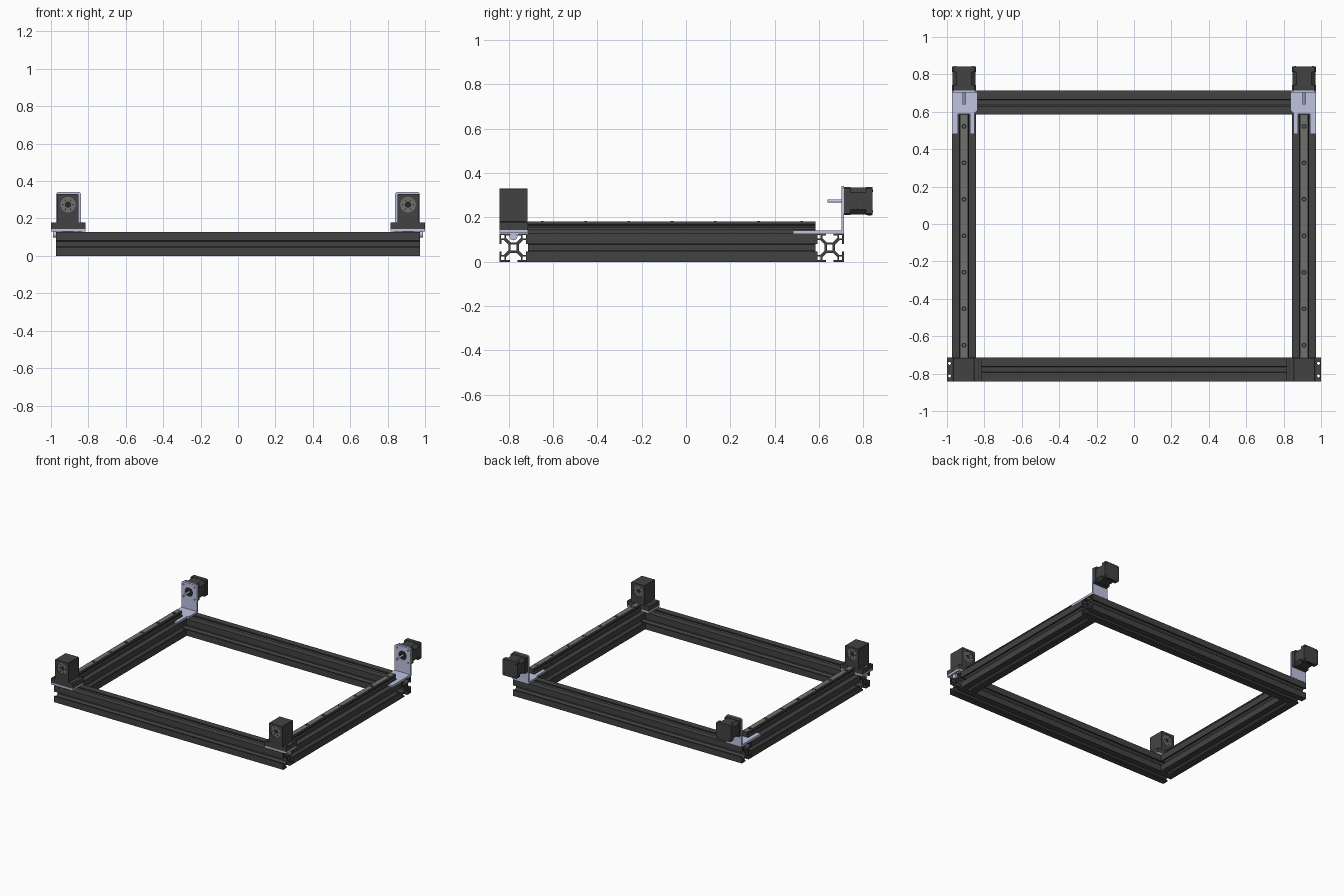
import bpy, bmesh, math
from mathutils import Vector

cube = bpy.data.objects.get("Cube")
if cube:
    bpy.data.objects.remove(cube, do_unlink=True)


def material(name, rgb):
    m = bpy.data.materials.new(name)
    m.use_nodes = True
    m.diffuse_color = (*rgb, 1)
    m.node_tree.nodes["Principled BSDF"].inputs["Base Color"].default_value = (*rgb, 1)
    return m


CHARCOAL = material("charcoal", (0.055, 0.055, 0.055))
BLACK = material("black", (0.02, 0.02, 0.02))
GREY = material("rail grey", (0.16, 0.16, 0.155))
SILVER = material("pale silver", (0.52, 0.55, 0.75))


# Shape helpers: loops are 2D outlines, later ones inside the first are holes
def rect(u0, u1, v0, v1):
    return [(u0, v0), (u1, v0), (u1, v1), (u0, v1)]


def chamfered(u0, u1, v0, v1, c):
    return [(u0 + c, v0), (u1 - c, v0), (u1, v0 + c), (u1, v1 - c),
            (u1 - c, v1), (u0 + c, v1), (u0, v1 - c), (u0, v0 + c)]


def circle(u, v, r, n=24):
    return [(u + r * math.cos(math.tau * i / n), v + r * math.sin(math.tau * i / n))
            for i in range(n)]


def shift(loops, du, dv):
    return [[(u + du, v + dv) for u, v in loop] for loop in loops]


PLACE = {"x": lambda u, v, w: (w, u, v),
         "y": lambda u, v, w: (u, w, v),
         "z": lambda u, v, w: (u, v, w)}


def extrude(name, loops, axis, start, end, mat, pair=True, smooth=False):
    """Extrude flat outlines along an axis, optionally mirrored across x."""
    curve = bpy.data.curves.new(name, "CURVE")
    curve.dimensions = "2D"
    curve.fill_mode = "BOTH"
    curve.extrude = (end - start) / 2
    for loop in loops:
        s = curve.splines.new("POLY")
        s.points.add(len(loop) - 1)
        for p, (u, v) in zip(s.points, loop):
            p.co = (u, v, 0, 1)
        s.use_cyclic_u = True
    temp = bpy.data.objects.new(name + "_outline", curve)
    bpy.context.collection.objects.link(temp)
    graph = bpy.context.evaluated_depsgraph_get()
    mesh = bpy.data.meshes.new_from_object(temp.evaluated_get(graph))
    bpy.data.objects.remove(temp, do_unlink=True)
    mid = (start + end) / 2
    for vert in mesh.vertices:
        u, v, w = vert.co
        vert.co = Vector(PLACE[axis](u, v, w + mid))
    bm = bmesh.new()
    bm.from_mesh(mesh)
    bmesh.ops.remove_doubles(bm, verts=bm.verts, dist=1e-5)
    bmesh.ops.recalc_face_normals(bm, faces=bm.faces)
    bm.to_mesh(mesh)
    bm.free()
    mesh.materials.clear()
    mesh.materials.append(mat)
    for poly in mesh.polygons:
        poly.material_index = 0
        poly.use_smooth = smooth
    if smooth:
        mesh.set_sharp_from_angle(angle=math.radians(35))
    obj = bpy.data.objects.new(name, mesh)
    bpy.context.collection.objects.link(obj)
    if pair:
        obj.modifiers.new("Mirror", "MIRROR").use_mirror_merge = False
    return obj


# Main measurements
H = 0.064            # half width of a beam
FRONT, REAR = -0.842, 0.713
OUT = 0.974          # outer x of the frame
CX = 0.909           # centre of rails, bearings and motors
CZ = 0.274           # height of the drive axis
TOP = 2 * H


# T-slot section: one slot outline turned through four quarters
slot = [(0.017, H), (0.017, 0.055), (0.034, 0.055), (0.034, 0.044), (0.014, 0.024)]
side = [(H, H)] + slot + [(-u, v) for u, v in reversed(slot)]
section = []
for quarter in range(4):
    for u, v in side:
        for _ in range(quarter):
            u, v = -v, u
        section.append((u, v))
beam = [section, rect(-0.013, 0.013, -0.013, 0.013)]
for su in (-1, 1):
    for sv in (-1, 1):
        beam.append([(su * u, sv * v) for u, v in rect(0.041, 0.056, 0.041, 0.056)])

extrude("front_beam", shift(beam, FRONT + H, H), "x", -OUT, OUT, CHARCOAL, False)
extrude("rear_beam", shift(beam, REAR - H, H), "x", -OUT, OUT, CHARCOAL, False)
extrude("side_beams", shift(beam, OUT - H, H), "y", FRONT + TOP, REAR - TOP, CHARCOAL)

# Linear rails with a pinched waist and counterbored screw holes
half = [(0.026, 0), (0.026, 0.018), (0.019, 0.026), (0.019, 0.034),
        (0.026, 0.042), (0.022, 0.051)]
rail = half + [(-u, v) for u, v in reversed(half)]
extrude("rails", shift([rail], CX, TOP), "y", FRONT + TOP, REAR - TOP, CHARCOAL)
extrude("rail_top_strips", [rect(CX - 0.018, CX + 0.018, FRONT + TOP, REAR - TOP)],
        "z", TOP + 0.05, TOP + 0.053, GREY)
for i in range(7):
    y = 0.522 - 0.195 * i
    extrude("rail_hole", [circle(CX, y, 0.013)], "z", TOP + 0.05, TOP + 0.0545, BLACK)
    extrude("rail_screw", [circle(CX, y, 0.006, 12)], "z", TOP + 0.05, TOP + 0.056, GREY)

# Front bearing mounts: pale plate, foot, tower with a bored bearing seat
bolt_holes = [circle(0.986, y, 0.008, 12) for y in (-0.812, -0.745)]
foot = [rect(0.816, 1.0, FRONT, -0.714)] + bolt_holes
extrude("mount_plates", foot, "z", TOP + 0.002, 0.144, SILVER)
extrude("mount_feet", foot, "z", 0.144, 0.179, CHARCOAL)
extrude("bearing_towers", [chamfered(0.853, 0.968, 0.179, 0.331, 0.003),
                           circle(CX, CZ, 0.042)], "y", FRONT, -0.716, CHARCOAL)
extrude("bearings", [circle(CX, CZ, 0.042), circle(CX, CZ, 0.014)],
        "y", FRONT + 0.004, -0.72, GREY, smooth=True)
extrude("bearing_cores", [circle(CX, CZ, 0.014)], "y", FRONT + 0.015, -0.73, BLACK)
for i in range(6):
    a = math.tau * i / 6
    extrude("bearing_screw", [circle(CX + 0.028 * math.cos(a), CZ + 0.028 * math.sin(a),
                                     0.004, 8)], "y", FRONT + 0.002, -0.718, BLACK)
extrude("side_tabs", [circle(-0.779, 0.115, 0.018)], "x", OUT, 0.99, SILVER, smooth=True)
for x in (0.832, 0.986):
    extrude("foot_seam", [rect(x - 0.001, x + 0.001, FRONT + 0.004, -0.718)] if x < 0.9
            else [rect(x - 0.016, x - 0.014, FRONT + 0.004, -0.718)],
            "z", 0.178, 0.18, BLACK)

# Motor brackets: forked floor around the rail and an upright wall
floor = [(0.852, 0.482), (0.878, 0.482), (0.878, 0.587), (0.94, 0.587), (0.94, 0.482),
         (OUT, 0.482), (OUT, REAR), (0.838, REAR), (0.838, 0.608), (0.852, 0.594)]
extrude("bracket_floors", [floor], "z", TOP, 0.142, SILVER)
corners = [(CX + a * 0.047, CZ + b * 0.047) for a in (-1, 1) for b in (-1, 1)]
wall = [(0.84, TOP), (OUT, TOP), (OUT, 0.332), (0.964, 0.342), (0.85, 0.342), (0.84, 0.332)]
extrude("bracket_walls", [wall, circle(CX, CZ, 0.034)] +
        [circle(u, v, 0.006, 10) for u, v in corners], "y", 0.702, 0.714, SILVER)

# Stepper motors: two end caps, a chamfered core, boss and shaft
for name, c, y0, y1, inset in (("motor_front_caps", 0.008, 0.714, 0.742, 0),
                               ("motor_cores", 0.022, 0.742, 0.812, 0.003),
                               ("motor_rear_caps", 0.008, 0.812, 0.842, 0)):
    r = 0.064 - inset
    extrude(name, [chamfered(CX - r, CX + r, CZ - r, CZ + r, c)], "y", y0, y1, CHARCOAL)
extrude("motor_bosses", [circle(CX, CZ, 0.033)], "y", 0.704, 0.716, BLACK, smooth=True)
extrude("motor_shafts", [circle(CX, CZ, 0.007, 16)], "y", 0.638, 0.705, SILVER, smooth=True)
extrude("motor_plugs", [rect(CX - 0.025, CX + 0.025, CZ - 0.066, CZ - 0.06)],
        "y", 0.818, 0.838, BLACK)
for u, v in corners:
    extrude("motor_screw", [circle(u, v, 0.005, 8)], "y", 0.838, 0.8435, BLACK)
